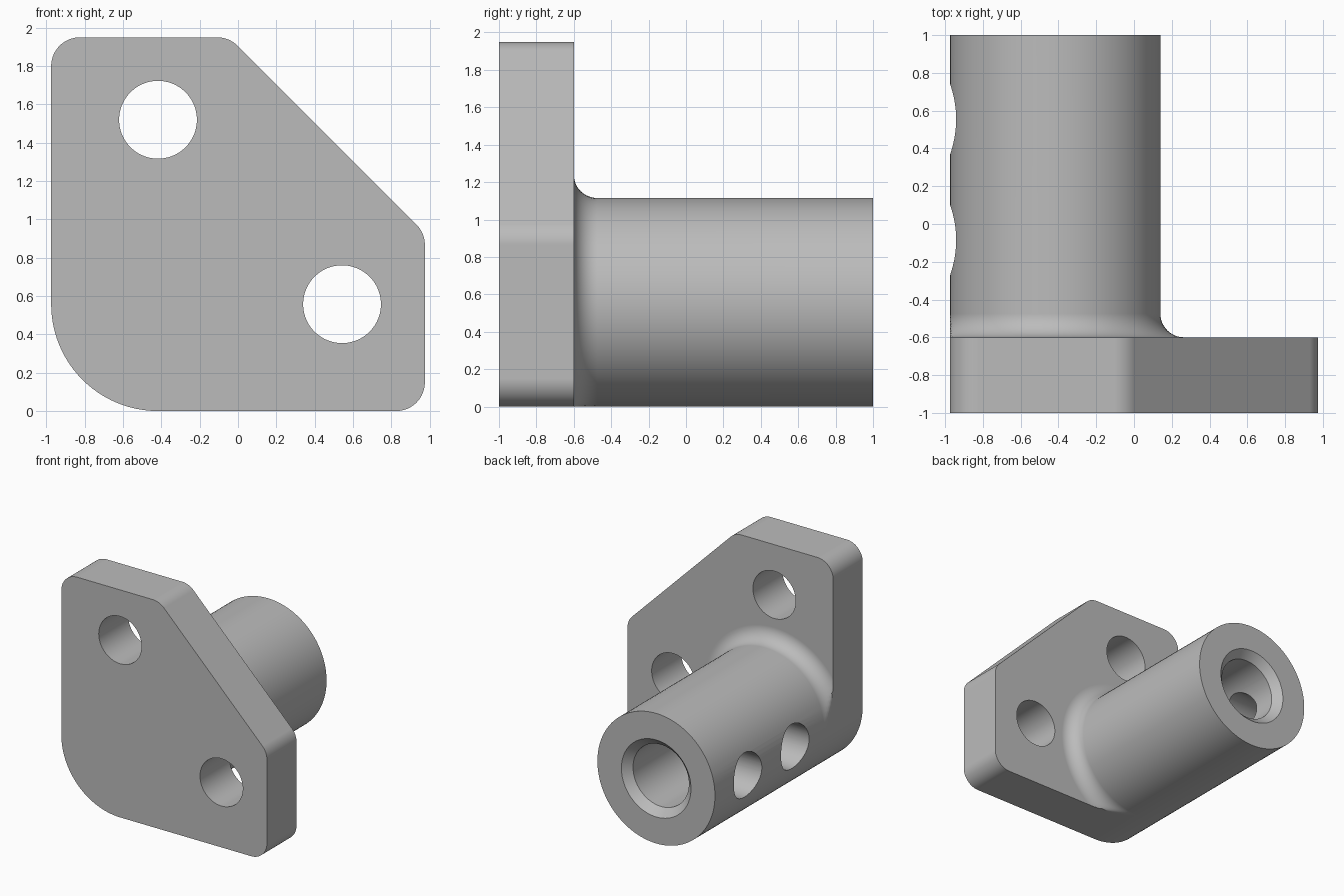
import bpy, bmesh, math
from mathutils import Vector

if "Cube" in bpy.data.objects:
    bpy.data.objects.remove(bpy.data.objects["Cube"], do_unlink=True)

W, H = 0.975, 1.95            # plate half width and height
FRONT, BACK, END = -1.0, -0.6, 1.0
R = 0.5575                    # boss radius
CX, CZ = -W + R, R            # boss axis
FILLET = 0.125
SEG = 96

grey = bpy.data.materials.new("grey_metal")
grey.use_nodes = True
colour = (0.5, 0.5, 0.5, 1)
grey.diffuse_color = colour
grey.node_tree.nodes["Principled BSDF"].inputs["Base Color"].default_value = colour


def make_object(name, bm):
    bmesh.ops.recalc_face_normals(bm, faces=bm.faces)
    mesh = bpy.data.meshes.new(name)
    bm.to_mesh(mesh)
    bm.free()
    mesh.materials.append(grey)
    ob = bpy.data.objects.new(name, mesh)
    bpy.context.collection.objects.link(ob)
    return ob


def loft(name, rings):
    """Closed solid through rings with equal point counts."""
    bm = bmesh.new()
    loops = [[bm.verts.new(p) for p in ring] for ring in rings]
    n = len(loops[0])
    for a, b in zip(loops, loops[1:]):
        for i in range(n):
            j = (i + 1) % n
            bm.faces.new((a[i], a[j], b[j], b[i]))
    bm.faces.new(loops[0])
    bm.faces.new(loops[-1])
    return make_object(name, bm)


def circle(x, z, r, y):
    angles = [2 * math.pi * i / SEG for i in range(SEG)]
    return [Vector((x + r * math.cos(a), y, z + r * math.sin(a))) for a in angles]


def rounded_outline(corners):
    """Counter-clockwise outline with an arc at each (x, z, radius) corner."""
    points = []
    for i, (x, z, r) in enumerate(corners):
        p = Vector((x, z))
        u = (Vector(corners[i - 1][:2]) - p).normalized()
        v = (Vector(corners[(i + 1) % len(corners)][:2]) - p).normalized()
        half = u.angle(v) / 2
        centre = p + (u + v).normalized() * r / math.sin(half)
        start = p + u * r / math.tan(half) - centre
        turn = math.pi - 2 * half
        steps = round(turn / (2 * math.pi / SEG))
        base = math.atan2(start.y, start.x)
        for k in range(steps + 1):
            a = base + turn * k / steps
            points.append(centre + r * Vector((math.cos(a), math.sin(a))))
    return points


def boolean(target, tool, operation):
    mod = target.modifiers.new(operation.lower(), 'BOOLEAN')
    mod.operation, mod.solver, mod.object = operation, 'EXACT', tool
    bpy.context.view_layer.objects.active = target
    bpy.ops.object.modifier_apply(modifier=mod.name)
    bpy.data.objects.remove(tool, do_unlink=True)


# Mounting plate with rounded corners and a sloped edge
SLOPE = 1.904
outline = rounded_outline([(-W, 0, R), (W, 0, 0.15), (W, SLOPE - W, 0.15),
                           (SLOPE - H, H, 0.15), (-W, H, 0.15)])
bracket = loft("flanged_bracket",
               [[Vector((p.x, y, p.y)) for p in outline] for y in (FRONT, BACK)])

# Tubular boss, its root fillet trimmed flush with the plate edges
rings = [circle(CX, CZ, R, END)]
for k in range(13):
    a = math.pi / 2 * k / 12
    ring = circle(CX, CZ, R + FILLET * (1 - math.cos(a)),
                  BACK + FILLET * (1 - math.sin(a)))
    for p in ring:
        if p.x < CX and p.z < CZ:
            d = Vector((p.x - CX, p.z - CZ)).normalized() * R
            p.x, p.z = CX + d.x, CZ + d.y
        p.x, p.z = max(p.x, -W), max(p.z, 0)
    rings.append(ring)
boolean(bracket, loft("boss", rings), 'UNION')

# Blind bore with a chamfered mouth
bore = [(0.265, BACK), (0.265, END - 0.065), (0.33, END), (0.33, END + 0.1)]
boolean(bracket, loft("bore", [circle(CX, CZ, r, y) for r, y in bore]), 'DIFFERENCE')

# Mounting holes through the plate
for x, z in ((CX, 1.52), (0.543, CZ)):
    boolean(bracket, loft("mounting_hole", [circle(x, z, 0.203, y)
                                            for y in (FRONT - 0.1, BACK + 0.1)]), 'DIFFERENCE')

# Cross holes through one wall of the boss
for y in (-0.085, 0.555):
    ends = [[Vector((x, y + p.x, CZ + p.z)) for p in circle(0, 0, 0.19, 0)]
            for x in (-W - 0.2, CX)]
    boolean(bracket, loft("cross_hole", ends), 'DIFFERENCE')

# Smooth curved walls, crisp edges
bpy.ops.object.select_all(action='DESELECT')
bracket.select_set(True)
bpy.context.view_layer.objects.active = bracket
bpy.ops.object.shade_smooth_by_angle(angle=math.radians(30))
normals = bracket.modifiers.new("even_normals", 'WEIGHTED_NORMAL')
normals.keep_sharp = True
